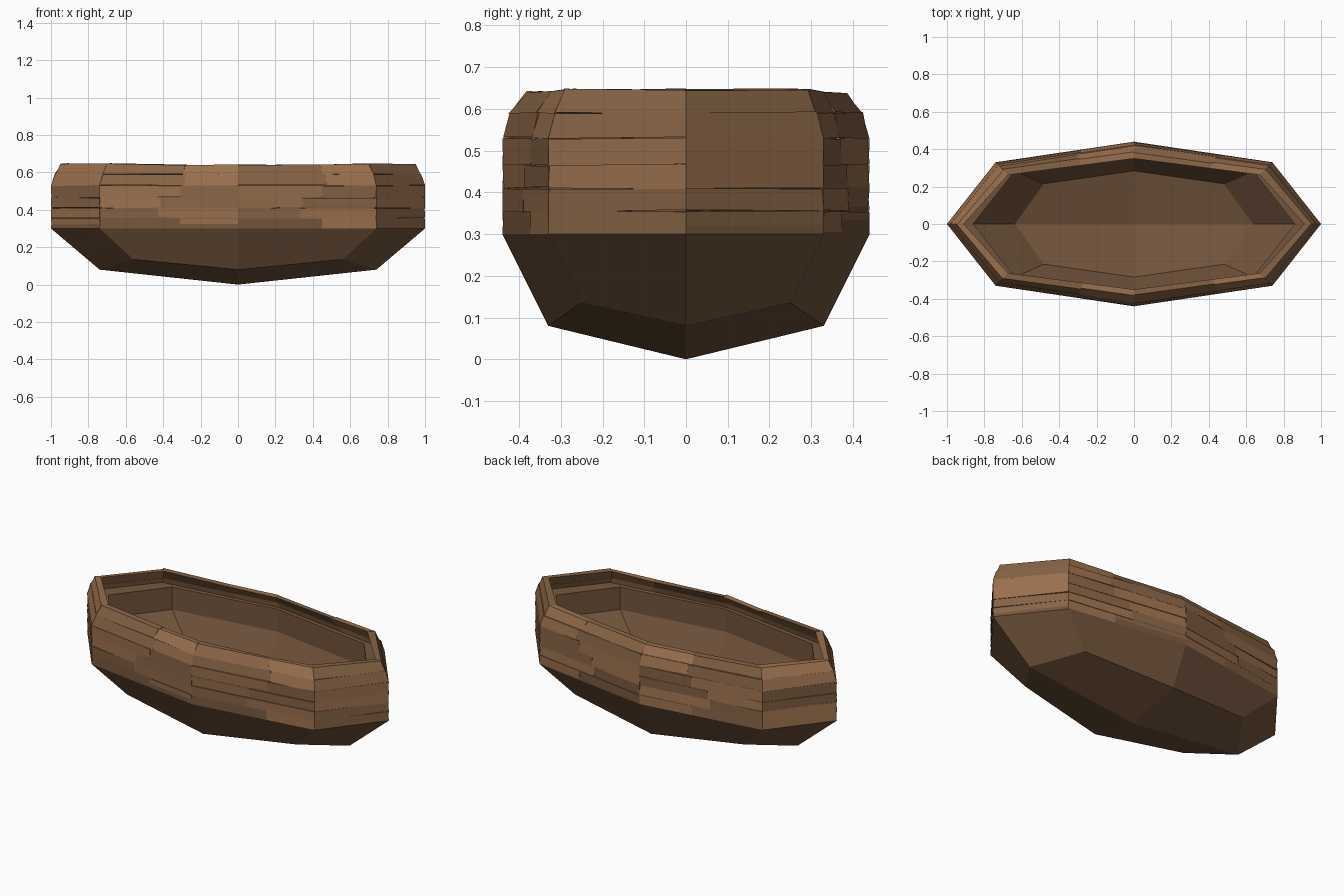
import bpy, bmesh, random
from mathutils import Vector

if "Cube" in bpy.data.objects:
    bpy.data.objects.remove(bpy.data.objects["Cube"])

random.seed(4)


def material(name, rgb):
    m = bpy.data.materials.new(name)
    m.diffuse_color = (*rgb, 1)
    m.use_nodes = True
    m.node_tree.nodes["Principled BSDF"].inputs["Base Color"].default_value = m.diffuse_color
    return m


dark_wood = material("dark_wood", (0.17, 0.09, 0.045))
plank_woods = [material("light_wood", (0.32, 0.16, 0.075)),
               material("mid_wood", (0.24, 0.125, 0.06))]


def finish(bm, name, mat):
    bmesh.ops.recalc_face_normals(bm, faces=bm.faces)
    mesh = bpy.data.meshes.new(name)
    bm.to_mesh(mesh)
    bm.free()
    mesh.materials.append(mat)
    ob = bpy.data.objects.new(name, mesh)
    bpy.context.collection.objects.link(ob)
    return ob


DIRS = [(1, 0), (1, 1), (0, 1), (-1, 1), (-1, 0), (-1, -1), (0, -1), (1, -1)]


def rim_ring(z, s=1.0):
    return [(i * s * (0.74 if j else 1), j * s * (0.33 if i else 0.44), z)
            for i, j in DIRS]


def floor_ring(z_edge, z_corner, s=1.0):
    return [(i * s * (0.56 if j else 0.74), j * s * (0.25 if i else 0.33),
             z_corner if i and j else z_edge) for i, j in DIRS]


# hull: faceted bowl, outside up to the rim then back down inside
bm = bmesh.new()
rings = [floor_ring(0.08, 0.135), rim_ring(0.30), rim_ring(0.56, 0.965),
         rim_ring(0.555, 0.86), rim_ring(0.42, 0.86),
         floor_ring(0.22, 0.265, 0.86)]
vr = [[bm.verts.new(p) for p in r] for r in rings]
for a, b in zip(vr, vr[1:]):
    for k in range(8):
        n = (k + 1) % 8
        bm.faces.new((a[k], a[n], b[n], b[k]))
for ring, z in ((vr[0], 0.0), (vr[-1], 0.15)):
    c = bm.verts.new((0, 0, z))
    for k in range(0, 8, 2):
        bm.faces.new((c, ring[k], ring[k + 1], ring[(k + 2) % 8]))
finish(bm, "hull", dark_wood)

# plank courses: heights and how far each course leans inward
HEIGHTS = [0.30, 0.355, 0.41, 0.465, 0.53, 0.59, 0.64]
LEAN = [0.0, 0.0, 0.0, 0.0, 0.0, 0.02, 0.055]


def inset(p, d):
    return Vector((p[0] * (1 - d), p[1] * (1 - d / 0.44), 0))


def plank(name, p, q, row, mat):
    bm = bmesh.new()
    tilt = random.uniform(-0.006, 0.006)
    sag = row > 0
    loops = []
    for pt in (p, q):
        loop = []
        for h, depth in ((0, 0), (1, 0), (1, 0.035), (0, 0.035)):
            d = LEAN[row + h] + depth + (tilt if h else -tilt) * (depth == 0)
            v = inset(pt, max(d, 0))
            v.z = HEIGHTS[row + h]
            if h or sag:
                v.z += random.uniform(-0.003, 0.003)
            if row == 5 and h and abs(pt[0]) > 0.7:
                v.z += 0.006
            loop.append(bm.verts.new(v))
        loops.append(loop)
    a, b = loops
    for k in range(4):
        n = (k + 1) % 4
        bm.faces.new((a[k], a[n], b[n], b[k]))
    bm.faces.new(a)
    bm.faces.new(b)
    finish(bm, name, mat)


def side_point(x):
    return (x, 0.44 - abs(x) / 0.74 * 0.11)


# four staggered planks per long side plus two at each pointed end
for row in range(6):
    for side in (-1, 1):
        j = random.uniform(-0.02, 0.02)
        off = 0.06 if row in (0, 3, 4, 5) else -0.06
        xs = [-1, -0.74, -0.36 + off + j, 0, 0.40 + off + j, 0.74, 1]
        pts = [(x, 0) if abs(x) == 1 else side_point(x) for x in xs]
        pts = [(x, y * side) for x, y in pts]
        for k in range(6):
            plank(f"plank_{row}_{'front' if side < 0 else 'back'}_{k}",
                  pts[k], pts[k + 1], row, plank_woods[(row // 2 + k) % 2])
